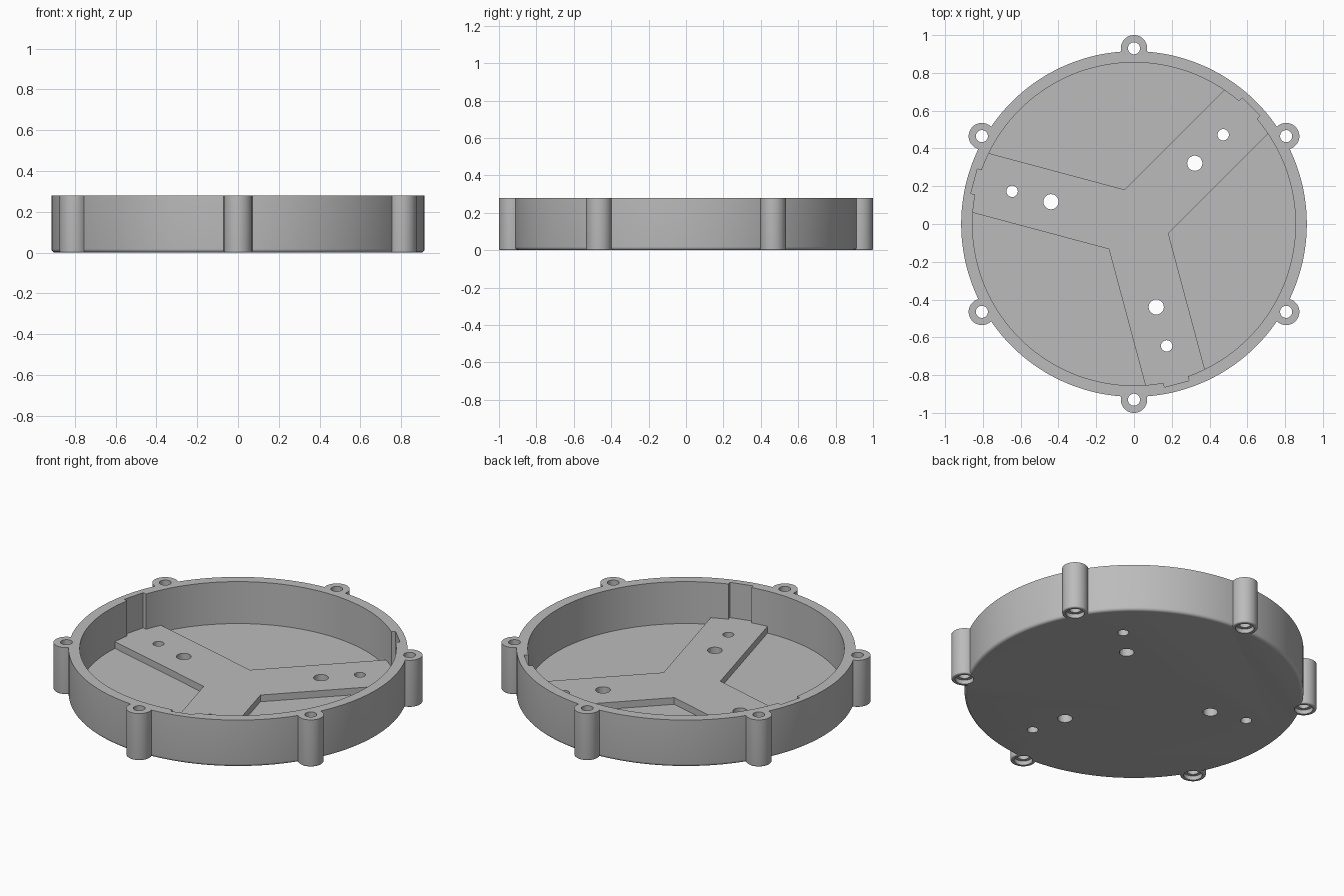
import bpy
import bmesh
from math import sin, cos, pi, radians
from mathutils import Matrix, Vector

cube = bpy.data.objects.get("Cube")
if cube:
    bpy.data.objects.remove(cube, do_unlink=True)

HEIGHT, FLOOR, ARM_TOP = 0.28, 0.03, 0.07
OUTER, INNER = 0.915, 0.855
ARM_HALF = 0.163
ARM_ANGLES = [radians(a) for a in (45, 165, 285)]
LUG_ANGLES = [radians(30 + 60 * i) for i in range(6)]

grey = bpy.data.materials.new("plain grey")
grey.use_nodes = True
grey.diffuse_color = (0.5, 0.5, 0.5, 1)
grey.node_tree.nodes["Principled BSDF"].inputs["Base Color"].default_value = grey.diffuse_color


def polar(r, a, z=0.0):
    return Vector((r * cos(a), r * sin(a), z))


def finish(name, bm):
    bmesh.ops.recalc_face_normals(bm, faces=bm.faces)
    mesh = bpy.data.meshes.new(name)
    bm.to_mesh(mesh)
    bm.free()
    mesh.materials.append(grey)
    obj = bpy.data.objects.new(name, mesh)
    bpy.context.collection.objects.link(obj)
    return obj


def lathe(name, profile, centre=(0, 0, 0), sides=48):
    """Revolve an (r, z) profile; the ends are closed with flat discs."""
    bm = bmesh.new()
    rings = [[bm.verts.new(polar(r, 2 * pi * i / sides, z) + Vector(centre))
              for i in range(sides)] for r, z in profile]
    for low, high in zip(rings, rings[1:]):
        for i in range(sides):
            j = (i + 1) % sides
            bm.faces.new((low[i], low[j], high[j], high[i]))
    bm.faces.new(rings[0][::-1])
    bm.faces.new(rings[-1])
    return finish(name, bm)


def prism(name, points, z0, z1):
    bm = bmesh.new()
    face = bm.faces.new([bm.verts.new((p[0], p[1], z0)) for p in points])
    top = bmesh.ops.extrude_face_region(bm, geom=[face])["geom"]
    bmesh.ops.translate(bm, vec=(0, 0, z1 - z0),
                        verts=[v for v in top if isinstance(v, bmesh.types.BMVert)])
    return finish(name, bm)


def combine(target, tool, operation):
    mod = target.modifiers.new(operation.lower(), "BOOLEAN")
    mod.operation, mod.solver, mod.object = operation, "EXACT", tool
    bpy.context.view_layer.objects.active = target
    bpy.ops.object.modifier_apply(modifier=mod.name)
    bpy.data.objects.remove(tool, do_unlink=True)


def rounded_foot(r, bevel):
    """Profile points of a quarter-round bottom edge."""
    steps = 5
    return [(r - bevel + bevel * sin(t), bevel - bevel * cos(t))
            for t in (pi / 2 * i / steps for i in range(steps + 1))]


# Round tray with a rounded lower edge
housing = lathe("round_housing",
                rounded_foot(OUTER, 0.018) + [(OUTER, HEIGHT)], sides=144)

# Screw lugs around the rim
for a in LUG_ANGLES:
    combine(housing, lathe("screw_lug", rounded_foot(0.07, 0.008) + [(0.07, HEIGHT)],
                           polar(0.93, a)), "UNION")

# Hollow interior
combine(housing, lathe("cavity", [(INNER, FLOOR), (INNER, HEIGHT + 0.1)], sides=144),
        "DIFFERENCE")

# Raised three-armed mount on the floor
outline = []
for a in ARM_ANGLES:
    turn = Matrix.Rotation(a, 3, "Z")
    outline += [turn @ Vector((0.87, s * ARM_HALF, 0)) for s in (-1, 1)]
    outline.append(polar(ARM_HALF / sin(pi / 3), a + pi / 3))
combine(housing, prism("three_arm_mount", outline, 0.015, ARM_TOP), "UNION")

for a in ARM_ANGLES:
    # Slot in the wall at the end of each arm
    turn = Matrix.Rotation(a, 3, "Z")
    corners = [turn @ Vector(p + (0,)) for p in
               ((0.8, -0.067), (0.876, -0.067), (0.876, 0.067), (0.8, 0.067))]
    combine(housing, prism("wall_slot", corners, ARM_TOP, HEIGHT + 0.1), "DIFFERENCE")
    # Two through holes per arm
    for dist, r in ((0.455, 0.04), (0.668, 0.03)):
        combine(housing, lathe("arm_hole", [(r, -0.1), (r, 0.2)], polar(dist, a)),
                "DIFFERENCE")

# Lug screw holes, counterbored from below
for a in LUG_ANGLES:
    combine(housing, lathe("lug_hole", [(0.05, -0.1), (0.05, 0.025), (0.032, 0.025),
                                        (0.032, HEIGHT + 0.1)], polar(0.93, a)),
            "DIFFERENCE")

bpy.ops.object.select_all(action="DESELECT")
housing.select_set(True)
bpy.context.view_layer.objects.active = housing
bpy.ops.object.shade_smooth_by_angle(angle=radians(30))
